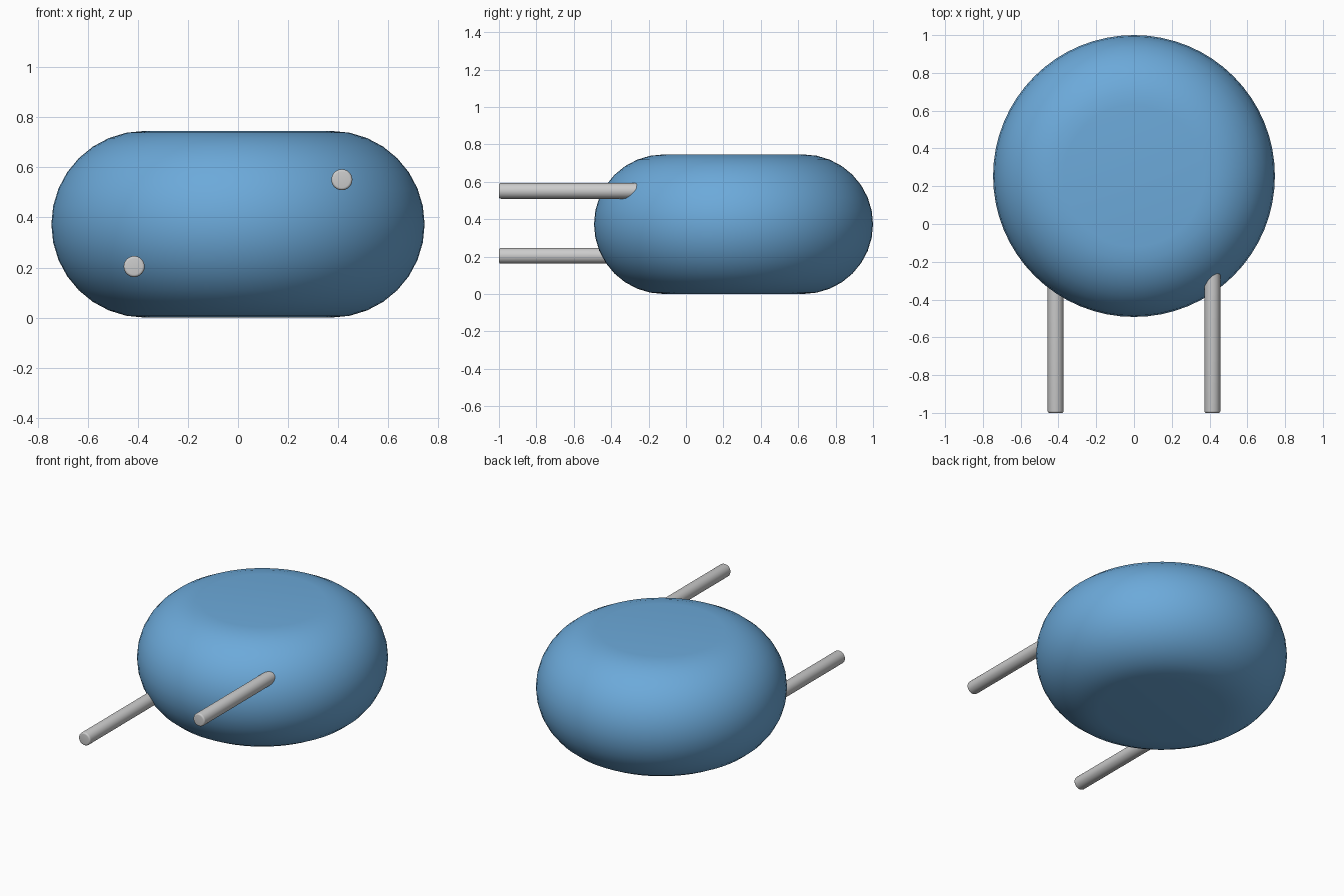
import bpy, bmesh
from math import sin, cos, pi, radians
from mathutils import Matrix

if "Cube" in bpy.data.objects:
    bpy.data.objects.remove(bpy.data.objects["Cube"])


def lathe(name, profile, segments, matrix):
    """Revolve a closed-ended (radius, height) profile about z, then place it."""
    bm = bmesh.new()
    rings = [[bm.verts.new((r * cos(2 * pi * i / segments),
                            r * sin(2 * pi * i / segments), h))
              for i in range(segments)] for r, h in profile]
    for lo, hi in zip(rings, rings[1:]):
        for i in range(segments):
            j = (i + 1) % segments
            bm.faces.new((lo[i], lo[j], hi[j], hi[i]))
    bm.faces.new(rings[0][::-1])
    bm.faces.new(rings[-1])
    bm.transform(matrix)
    bmesh.ops.recalc_face_normals(bm, faces=bm.faces)
    mesh = bpy.data.meshes.new(name)
    bm.to_mesh(mesh)
    bm.free()
    obj = bpy.data.objects.new(name, mesh)
    bpy.context.collection.objects.link(obj)
    bpy.ops.object.select_all(action='DESELECT')
    obj.select_set(True)
    bpy.context.view_layer.objects.active = obj
    bpy.ops.object.shade_smooth_by_angle(angle=radians(30))
    return obj


# Disc body: half-round rim with flat top and bottom
R = 0.373
STEPS = 16
rim = [(R + R * cos(a), R + R * sin(a))
       for a in (-pi / 2 + pi * k / STEPS for k in range(STEPS + 1))]
body = lathe("disc_body", rim, 64, Matrix.Translation((0, 0.254, 0)))
blue = bpy.data.materials.new("blue_coating")
blue.diffuse_color = (0.15, 0.4, 0.7, 1)
blue.use_nodes = True
blue.node_tree.nodes["Principled BSDF"].inputs["Base Color"].default_value = blue.diffuse_color
body.data.materials.append(blue)

# Two wire leads pointing forward, staggered in height, with rounded front edges
r, b, length = 0.042, 0.01, 0.8
edge = [(r - b + b * sin(a), b - b * cos(a))
        for a in (pi / 2 * k / 4 for k in range(5))]
for name, x, z in (("left_lead", -0.415, 0.204), ("right_lead", 0.415, 0.551)):
    place = Matrix.Translation((x, -1, z)) @ Matrix.Rotation(-pi / 2, 4, 'X')
    lathe(name, edge + [(r, length)], 32, place)
